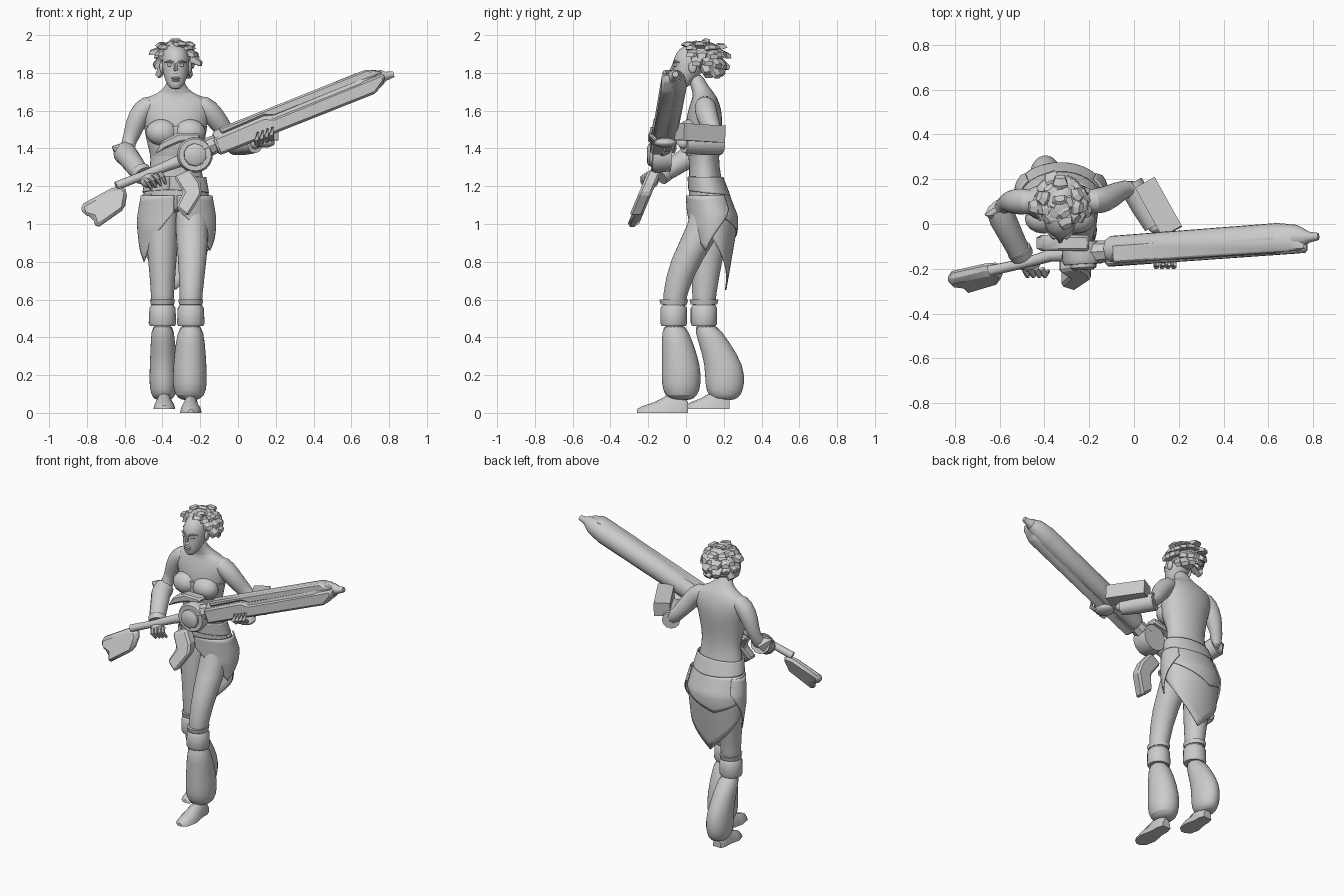
import bpy, bmesh, math, random
from mathutils import Vector, Matrix

if "Cube" in bpy.data.objects:
    bpy.data.objects.remove(bpy.data.objects["Cube"])

random.seed(4)
TAU = math.tau
GREY = (0.6, 0.6, 0.6, 1)
clay = bpy.data.materials.new("plain_grey")
clay.use_nodes = True
clay.diffuse_color = GREY
clay.node_tree.nodes["Principled BSDF"].inputs["Base Color"].default_value = GREY


def finish(name, bm, smooth=True, matrix=None, subdiv=0, bevel=0, solid=0):
    """Turn a bmesh into a named object with shading and modifiers."""
    bmesh.ops.recalc_face_normals(bm, faces=bm.faces)
    mesh = bpy.data.meshes.new(name)
    bm.to_mesh(mesh)
    bm.free()
    obj = bpy.data.objects.new(name, mesh)
    bpy.context.collection.objects.link(obj)
    mesh.materials.append(clay)
    if matrix:
        obj.matrix_world = matrix
    if solid:
        obj.modifiers.new("Solid", "SOLIDIFY").thickness = solid
    if bevel:
        obj.modifiers.new("Bevel", "BEVEL").width = bevel
    if subdiv:
        obj.modifiers.new("Subdivision", "SUBSURF").levels = subdiv
        obj.modifiers["Subdivision"].render_levels = subdiv
    if smooth:
        bpy.ops.object.select_all(action="DESELECT")
        obj.select_set(True)
        bpy.context.view_layer.objects.active = obj
        bpy.ops.object.shade_smooth_by_angle(angle=math.radians(40))
    return obj


def skin(name, rings, **options):
    """Bridge lists of points into a closed, capped skin."""
    bm = bmesh.new()
    loops = [[bm.verts.new(p) for p in ring] for ring in rings]
    count = len(loops[0])
    for a, b in zip(loops, loops[1:]):
        for i in range(count):
            j = (i + 1) % count
            bm.faces.new((a[i], a[j], b[j], b[i]))
    bm.faces.new(loops[0])
    bm.faces.new(loops[-1])
    return finish(name, bm, **options)


def loft(name, stations, sides=16, **options):
    """Stack level ellipses given as x, y, z, half width, half depth."""
    rings = [[(x + w * math.cos(TAU * i / sides), y + d * math.sin(TAU * i / sides), z)
              for i in range(sides)] for x, y, z, w, d in stations]
    return skin(name, rings, **options)


def tube(name, path, sides=12, **options):
    """Sweep circles along a path given as x, y, z, radius."""
    pts = [Vector(p[:3]) for p in path]
    rings = []
    for k, p in enumerate(pts):
        ahead = pts[min(k + 1, len(pts) - 1)] - pts[max(k - 1, 0)]
        turn = ahead.to_track_quat("Z", "Y")
        rings.append([p + turn @ Vector((math.cos(TAU * i / sides), math.sin(TAU * i / sides), 0))
                      * path[k][3] for i in range(sides)])
    return skin(name, rings, **options)


def plate(name, outline, front, back, lean=0, **options):
    """Extrude an x-z outline between two depths, leaning forwards as it drops."""
    return skin(name, [[(x, y + lean * (z - 1.2), z) for x, z in outline] for y in (front, back)], **options)


def ball(name, centre, size):
    bm = bmesh.new()
    bmesh.ops.create_uvsphere(bm, u_segments=16, v_segments=10, radius=1)
    return finish(name, bm, matrix=Matrix.Translation(centre) @ Matrix.Diagonal((*size, 1)))


# Torso, neck and bodice
MID = -0.33
loft("torso", [(MID, .12, 1.05, .16, .1), (MID, .11, 1.16, .165, .1), (MID, .1, 1.26, .145, .085),
               (MID, .095, 1.34, .132, .08), (MID, .09, 1.44, .152, .092), (MID, .095, 1.53, .168, .1),
               (MID, .1, 1.61, .195, .09), (MID, .1, 1.665, .18, .068), (MID, .095, 1.69, .09, .058),
               (MID, .065, 1.74, .046, .046), (MID, .04, 1.8, .042, .045)], subdiv=1)
loft("bodice", [(MID, .09, 1.36, .134, .086), (MID, .08, 1.45, .155, .1), (MID, .085, 1.52, .168, .1)])
for side, word in ((-1, "right"), (1, "left")):
    ball(word + "_breast", (MID + side * .073, .025, 1.485), (.085, .068, .07))
    ball(word + "_ear", (MID + side * .074, .035, 1.83), (.012, .022, .032))
    ball(word + "_eye", (MID + side * .03, -.052, 1.84), (.015, .012, .008))
    tube(word + "_brow", [(MID + side * .01, -.062, 1.853, .006), (MID + side * .03, -.062, 1.862, .007),
                          (MID + side * .058, -.037, 1.855, .004)], sides=8)

# Head and face
loft("head", [(MID, -.035, 1.712, .022, .02), (MID, -.02, 1.735, .045, .045), (MID, .0, 1.78, .064, .067),
              (MID, .02, 1.83, .073, .088), (MID, .03, 1.88, .075, .098),
              (MID, .04, 1.93, .06, .08), (MID, .05, 1.955, .025, .03)], subdiv=1)
tube("nose", [(MID, -.062, 1.85, .008), (MID, -.076, 1.815, .011), (MID, -.068, 1.8, .014)], sides=8)
for z, width in ((1.772, .025), (1.76, .02)):
    ball("lip", (MID, -.06, z), (width, .012, .007))

# Hair: a cap covered in chunky locks that fan out and droop at the back
ball("hair_cap", (MID, .085, 1.89), (.092, .105, .08))
scalp = Vector((MID, .085, 1.885))
for tilt, number, spread in ((75, 5, 360), (45, 11, 360), (14, 11, 250), (-16, 9, 225), (-42, 6, 170)):
    for i in range(number):
        angle = math.pi / 2 + math.radians(spread) * ((i + .5) / number - .5) + random.uniform(-.08, .08)
        rise = math.radians(tilt + random.uniform(-7, 7))
        out = Vector((math.cos(angle) * math.cos(rise), math.sin(angle) * math.cos(rise), math.sin(rise)))
        reach = random.uniform(.105, .135)
        across = out.cross(Vector((0, 0, 1))).normalized()
        up = across.cross(out)
        rings = []
        for t, half in ((.4, .025), (.85, .033), (1.1, .022)):
            c = scalp + Vector((out.x, out.y * 1.12, out.z * .82)) * reach * t
            c.z -= .06 * max(t - .8, 0)
            rings.append([c + across * half * a + up * half * .7 * b
                          for a, b in ((1, .6), (0, 1), (-1, .6), (-.9, -.8), (.9, -.8))])
        skin("hair_lock", rings, smooth=False)

# Legs: hip, thigh, knee, band, puffed legging and foot
left = dict(hip=(-.245, .12), thigh=(-.24, .0), knee=(-.25, -.065), calf=(-.255, -.025), ankle=(-.25, -.03),
            toe=(-.25, -.26), sole=.0, width=.094)
right = dict(hip=(-.405, .13), thigh=(-.4, .11), knee=(-.4, .095), calf=(-.395, .205), ankle=(-.39, .19),
             toe=(-.39, .0), sole=.02, width=.077)
for word, leg in (("left", left), ("right", right)):
    hip, thigh, knee, calf, ankle, toe = (leg[k] for k in ("hip", "thigh", "knee", "calf", "ankle", "toe"))
    floor, w = leg["sole"], leg["width"]
    loft(word + "_thigh", [(*hip, 1.16, .08, .09), (*hip, 1.0, .093, .1), (*thigh, .82, .078, .088),
                           (*knee, .62, .06, .062), (*knee, .5, .06, .06)], subdiv=1)
    loft(word + "_knee_cuff", [(*knee, .575, .062, .07), (*knee, .6, .066, .076)])
    loft(word + "_knee_band", [(*knee, .46, .066, .064), (*knee, .475, .073, .07),
                               (*knee, .555, .069, .07), (*knee, .57, .06, .06)])
    half = ((knee[0] + calf[0]) / 2, (knee[1] + calf[1]) / 2)
    loft(word + "_legging", [(*knee, .48, .06, .062), (*half, .37, w * .85, .085), (*calf, .25, w * .96, .104),
                             (*calf, .15, w, .108), (*calf, .09, w * .85, .088), (*calf, .065, .04, .05)], subdiv=1)
    rings = []
    for t, half_width, height in ((0, .03, .06), (.15, .042, .11), (.35, .042, .1),
                                  (.65, .058, .058), (.9, .045, .035), (1, .015, .02)):
        x = ankle[0]
        y = ankle[1] + .04 + t * (toe[1] - ankle[1] - .04)
        rings.append([(x + half_width * math.cos(TAU * i / 12), y,
                       floor + height * max(0, math.sin(TAU * i / 12))) for i in range(12)])
    skin(word + "_shoe", rings)


# Wrapped skirt: open shells hanging to a point at the angle they face
def wrap(name, facing, span, top, hem, sweep, grow):
    bm = bmesh.new()
    rows, cols = 10, 32
    grid = []
    for r in range(rows + 1):
        line = []
        for c in range(cols + 1):
            turn = (c / cols - .5) * span
            a = turn + facing
            z = top + (hem + sweep * abs(turn) - top) * r / rows
            flare = min((1.26 - z) / .22, 1)
            taper = max(.98 - z, 0)
            x = MID + (.152 + .038 * flare - .1 * taper + grow) * math.sin(a)
            y = .1 + .05 * flare + .03 * taper + (.085 + .035 * flare - .2 * taper + grow) * math.cos(a)
            line.append(bm.verts.new((x, y, z)))
        grid.append(line)
    for a, b in zip(grid, grid[1:]):
        for i in range(cols):
            bm.faces.new((a[i], a[i + 1], b[i + 1], b[i]))
    finish(name, bm, solid=.008)


wrap("skirt", 0, 5.6, 1.23, .65, .16, 0)
wrap("skirt_overlap", -.3, 4, 1.16, .93, .07, .006)
wrap("hip_sash", .2, TAU, 1.25, 1.15, .01, .008)
wrap("right_skirt_panel", -2, 2.2, 1.15, .8, .24, .014)
wrap("left_skirt_panel", 2, 2.2, 1.15, .86, .2, .016)


# Hands
def hand(name, palm, size, knuckles, curl):
    ball(name + "_palm", palm, size)
    for i in range(4):
        base = Vector(knuckles) + Vector((.026 * i, 0, .009 * i))
        mid, tip = base + Vector(curl[0]), base + Vector(curl[1])
        tube(name + "_finger", [(*base, .013), (*mid, .013), (*tip, .008)], sides=8)


# Right arm with its flared forearm guard
tube("right_arm", [(-.41, .1, 1.635, .04), (-.48, .1, 1.632, .062), (-.53, .1, 1.57, .06), (-.56, .1, 1.48, .05),
                   (-.595, .085, 1.39, .045), (-.57, .0, 1.34, .045), (-.49, -.14, 1.25, .032)], subdiv=1)
tube("right_forearm_guard", [(-.6, .07, 1.375, .062), (-.585, .02, 1.36, .06), (-.54, -.07, 1.3, .053),
                             (-.515, -.12, 1.27, .05)])
tube("right_guard_rim", [(-.515, -.115, 1.275, .056), (-.5, -.14, 1.255, .054)])
tube("right_elbow_spike", [(-.6, .06, 1.37, .05), (-.64, .05, 1.4, .03), (-.665, .04, 1.41, .004)], sides=6)
hand("right", (-.47, -.18, 1.23), (.05, .035, .04), (-.49, -.2, 1.24), ((.015, -.03, -.02), (.03, -.01, -.055)))

# Left arm with its boxy forearm shield
tube("left_arm", [(-.25, .1, 1.635, .04), (-.18, .1, 1.632, .062), (-.125, .11, 1.57, .06), (-.075, .14, 1.5, .05),
                  (-.01, .17, 1.42, .045), (.03, .1, 1.42, .045), (.12, -.06, 1.43, .032)], subdiv=1)
tube("left_forearm_guard", [(-.015, .18, 1.42, .056), (.04, .08, 1.42, .054), (.09, -.01, 1.42, .045)])
hand("left", (.14, -.11, 1.43), (.055, .06, .026), (.1, -.16, 1.42), ((.0, -.03, .025), (.005, -.02, .065)))
bm = bmesh.new()
bmesh.ops.create_cube(bm, size=1)
finish("left_arm_shield", bm, smooth=False, matrix=Matrix.Translation((.11, .075, 1.482))
       @ Matrix.Rotation(math.radians(29), 4, "Z") @ Matrix.Rotation(math.radians(-3), 4, "X")
       @ Matrix.Diagonal((.1, .25, .09, 1)))

# Large gun, built along its own x axis and then tilted into place
along = Vector((1, .07, .396)).normalized()
depth = Vector((0, 1, 0))
depth = (depth - along * depth.dot(along)).normalized()
pose = Matrix((along, depth, along.cross(depth))).transposed().to_4x4()
pose.translation = (-.23, -.13, 1.365)
tube("gun_barrel", [(.13, .005, .02, .05), (.15, .005, .02, .062), (.95, .005, .02, .068), (1.04, .005, .02, .054),
                    (1.08, .0, .018, .035)], sides=20, matrix=pose)
plate("gun_lower_panel", [(.12, -.05), (1.01, -.05), (1.08, -.005), (1.09, .035), (.46, .028), (.41, .052),
                          (.12, .045)], -.068, .01, matrix=pose, bevel=.012)
plate("gun_upper_panel", [(.17, .05), (.415, .057), (.465, .034), (1.09, .04), (1.01, .087), (.17, .085)],
      -.058, .03, matrix=pose, bevel=.01)
tube("gun_muzzle", [(1.02, 0, .025, .045), (1.08, 0, .022, .036), (1.1, 0, .015, .024), (1.14, 0, .01, .016)],
     sides=10, matrix=pose)
tube("gun_neck", [(.03, 0, .01, .055), (.16, 0, .015, .045)], sides=8, matrix=pose)
tube("gun_drum", [(0, .05, 0, .085), (0, -.03, 0, .095), (0, -.05, 0, .085)], sides=20, matrix=pose)
tube("gun_drum_cap", [(0, -.04, 0, .062), (0, -.065, 0, .06), (0, -.075, 0, .045)], sides=10, matrix=pose)
tube("gun_rod", [(-.06, 0, 0, .035), (-.15, 0, 0, .028), (-.3, -.03, .0, .022), (-.45, -.05, .0, .024)], matrix=pose)
plate("gun_stock", [(-.835, 1.1), (-.67, 1.19), (-.61, 1.2), (-.585, 1.17), (-.6, 1.08), (-.75, .975),
                    (-.77, 1.035), (-.82, 1.05)], -.225, -.165, lean=.42, bevel=.018)
plate("gun_grip", [(-.34, 1.25), (-.25, 1.29), (-.2, 1.22), (-.19, 1.16), (-.265, 1.04), (-.33, 1.09), (-.29, 1.17)],
      -.235, -.165, lean=.42, bevel=.012, smooth=False)
plate("gun_chest_guard", [(-.44, 1.37), (-.4, 1.44), (-.32, 1.48), (-.2, 1.48), (-.2, 1.45), (-.31, 1.43),
                          (-.38, 1.4)], -.12, -.05, bevel=.01)
